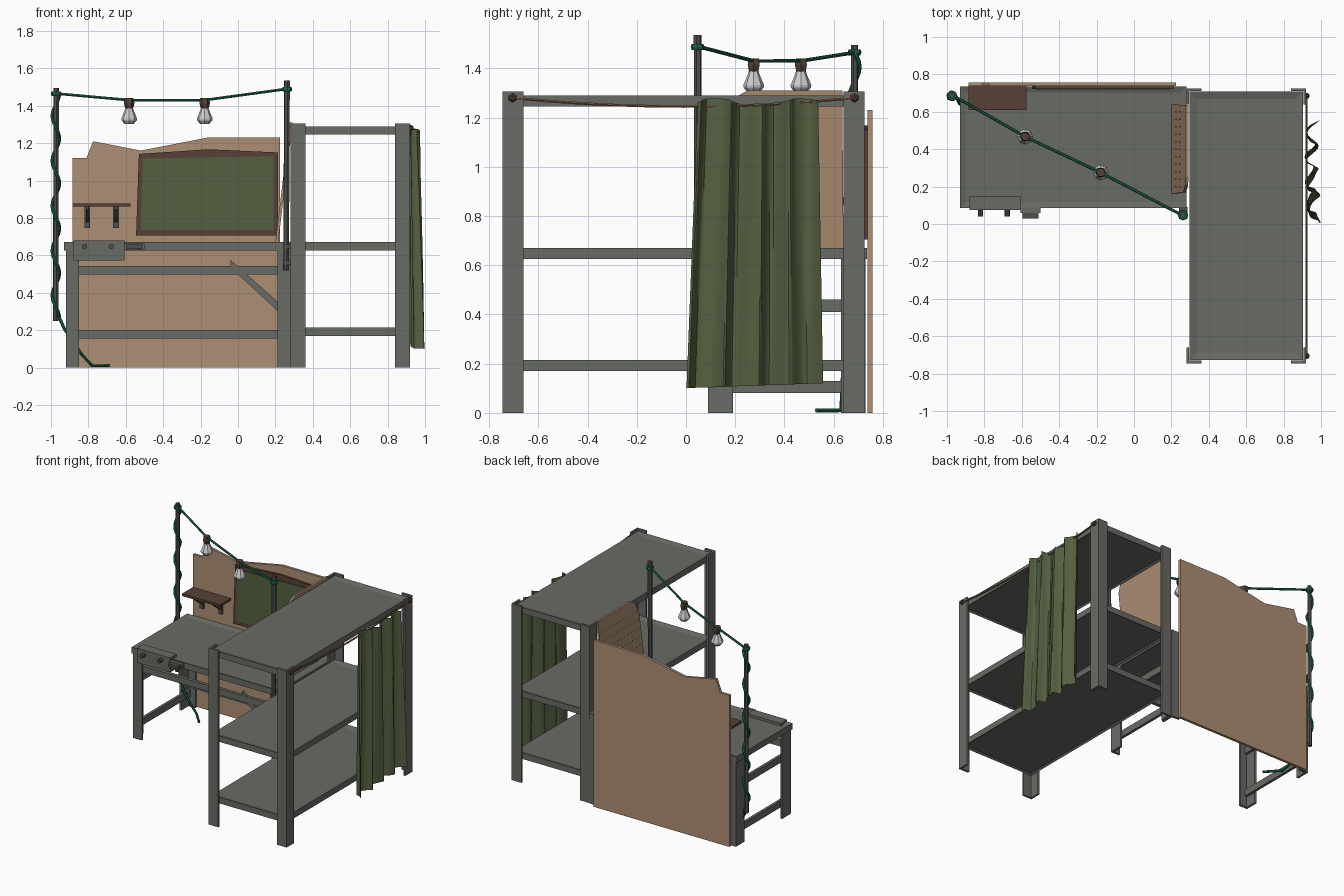
import bpy, bmesh, math
from mathutils import Vector

if "Cube" in bpy.data.objects:
    bpy.data.objects.remove(bpy.data.objects["Cube"])


def mat(name, r, g, b):
    m = bpy.data.materials.new(name)
    m.diffuse_color = (r, g, b, 1)
    m.use_nodes = True
    m.node_tree.nodes["Principled BSDF"].inputs["Base Color"].default_value = m.diffuse_color
    return m


GREY = mat("grey_metal", 0.14, 0.145, 0.13)
TAN = mat("tan_board", 0.42, 0.275, 0.175)
BROWN = mat("dark_brown_wood", 0.095, 0.053, 0.038)
OLIVE = mat("olive_green", 0.09, 0.118, 0.052)
DARK = mat("dark_metal", 0.075, 0.08, 0.075)
WIRE = mat("cable_green", 0.012, 0.13, 0.065)
GLASS = mat("pale_glass", 0.62, 0.62, 0.63)
COPPER = mat("copper_brown", 0.24, 0.12, 0.065)


def finish(name, bm, m):
    bmesh.ops.recalc_face_normals(bm, faces=bm.faces)
    me = bpy.data.meshes.new(name)
    bm.to_mesh(me)
    bm.free()
    me.materials.append(m)
    ob = bpy.data.objects.new(name, me)
    bpy.context.collection.objects.link(ob)
    return ob


def add_box(bm, x0, x1, y0, y1, z0, z1):
    vs = bmesh.ops.create_cube(bm, size=1)["verts"]
    for v in vs:
        v.co = ((x0, x1)[v.co.x > 0], (y0, y1)[v.co.y > 0], (z0, z1)[v.co.z > 0])


def box(name, m, *d):
    bm = bmesh.new()
    add_box(bm, *d)
    return finish(name, bm, m)


def prism(name, m, pts, vec):
    """Extrude a planar outline along a vector."""
    bm = bmesh.new()
    f = bm.faces.new([bm.verts.new(p) for p in pts])
    r = bmesh.ops.extrude_face_region(bm, geom=[f])
    vs = [g for g in r["geom"] if isinstance(g, bmesh.types.BMVert)]
    bmesh.ops.translate(bm, verts=vs, vec=vec)
    return finish(name, bm, m)


def angle_post(name, x, y, sx, sy, wx, wy, h, t=0.015):
    """Angle-iron post: outer corner at x, y, flanges running along sx, sy."""
    p = [(0, 0), (wx, 0), (wx, t), (t, t), (t, wy), (0, wy)]
    return prism(name, GREY, [(x + sx * a, y + sy * b, 0) for a, b in p], (0, 0, h))


def tray(name, x0, x1, y0, y1, z0, z1, rim):
    """Shelf with a raised rim and a recessed panel."""
    bm = bmesh.new()
    add_box(bm, x0, x1, y0, y1, z0, z1)
    bm.normal_update()
    for f in [f for f in bm.faces if abs(f.normal.z) > 0.9]:
        n = f.normal.copy()
        bmesh.ops.inset_region(bm, faces=[f], thickness=rim if n.z > 0 else 0.02)
        bmesh.ops.translate(bm, verts=f.verts, vec=-0.01 * n)
    return finish(name, bm, GREY)


def tube(name, m, pts, r, sides=6):
    bm = bmesh.new()
    pts = [Vector(p) for p in pts]
    rings = []
    for i, p in enumerate(pts):
        t = (pts[min(i + 1, len(pts) - 1)] - pts[max(i - 1, 0)]).normalized()
        a = t.cross(Vector((0.31, 0.95, 0.02)) if abs(t.z) > 0.7 else Vector((0, 0, 1))).normalized()
        b = t.cross(a)
        rings.append([bm.verts.new(p + r * (a * math.cos(k * math.tau / sides) + b * math.sin(k * math.tau / sides)))
                      for k in range(sides)])
    for p, q in zip(rings, rings[1:]):
        for k in range(sides):
            bm.faces.new((p[k], p[(k + 1) % sides], q[(k + 1) % sides], q[k]))
    bm.faces.new(rings[0])
    bm.faces.new(rings[-1])
    return finish(name, bm, m)


def lathe(name, m, x, y, prof, sides=8):
    bm = bmesh.new()
    rings = [[bm.verts.new((x + r * math.cos(k * math.tau / sides), y + r * math.sin(k * math.tau / sides), z))
              for k in range(sides)] for r, z in prof]
    for p, q in zip(rings, rings[1:]):
        for k in range(sides):
            bm.faces.new((p[k], p[(k + 1) % sides], q[(k + 1) % sides], q[k]))
    bm.faces.new(rings[0])
    bm.faces.new(rings[-1])
    return finish(name, bm, m)


def knot(name, m, p, r):
    bm = bmesh.new()
    bmesh.ops.create_icosphere(bm, subdivisions=1, radius=r)
    bmesh.ops.translate(bm, verts=bm.verts, vec=p)
    return finish(name, bm, m)


# Storage rack: four angle posts and three trays
for x, sx in ((0.28, 1), (0.92, -1)):
    for y, sy in ((-0.745, 1), (0.725, -1)):
        angle_post("rack_post", x, y, sx, sy, 0.08, 0.085, 1.305)
for z in (0.17, 0.625, 1.245):
    tray("rack_shelf", 0.297, 0.903, -0.728, 0.708, z, z + 0.045, 0.055)

# Workbench: top, angle legs, rails and diagonal brace
tray("bench_top", -0.93, 0.28, 0.085, 0.735, 0.625, 0.67, 0.045)
for x, sx in ((-0.92, 1), (0.28, -1)):
    for y, sy in ((0.09, 1), (0.73, -1)):
        angle_post("bench_leg", x, y, sx, sy, 0.07, 0.1, 0.63)
    for z in (0.08, 0.41):
        xs = sorted((x + sx * 0.015, x + sx * 0.035))
        box("bench_side_rail", GREY, *xs, 0.11, 0.71, z, z + 0.05)
box("bench_front_rail", GREY, -0.9, 0.265, 0.105, 0.13, 0.497, 0.543)
box("bench_back_rail", GREY, -0.9, 0.265, 0.69, 0.715, 0.155, 0.2)
prism("diagonal_brace", GREY, [(-0.04, 0.105, 0.575), (-0.04, 0.105, 0.535), (0.22, 0.105, 0.295),
                               (0.22, 0.105, 0.345)], (0, 0.02, 0))

# Control box and clamp on the bench front
box("bench_box", GREY, -0.88, -0.607, 0.075, 0.15, 0.573, 0.68)
for x in (-0.82, -0.678):
    tube("box_knob", DARK, [(x, 0.08, 0.647), (x, 0.04, 0.647)], 0.014, 8)
box("clamp_bar", GREY, -0.607, -0.5, 0.06, 0.09, 0.632, 0.662)
box("clamp_block", DARK, -0.595, -0.51, 0.03, 0.065, 0.635, 0.659)

# Back board with a broken top edge
outline = [(-0.885, 0), (0.225, 0), (0.225, 1.23), (-0.16, 1.23), (-0.52, 1.16), (-0.775, 1.21),
           (-0.81, 1.12), (-0.885, 1.12)]
prism("back_board", TAN, [(x, 0.737, z) for x, z in outline], (0, 0.02, 0))

# Chalkboard and frame
fo = [(-0.545, 0.705), (0.215, 0.705), (0.215, 1.15), (-0.16, 1.167), (-0.53, 1.142)]
prism("chalkboard_frame", BROWN, [(x, 0.722, z) for x, z in fo], (0, 0.016, 0))
ci = [(-0.52, 0.735), (0.19, 0.735), (0.19, 1.13), (-0.51, 1.118)]
prism("chalkboard", OLIVE, [(x, 0.717, z) for x, z in ci], (0, 0.008, 0))

# Small wall shelf and brackets
box("wall_shelf", BROWN, -0.885, -0.575, 0.61, 0.737, 0.86, 0.877)
for x in (-0.805, -0.652):
    box("bracket_plate", DARK, x - 0.015, x + 0.015, 0.722, 0.738, 0.745, 0.862)
    prism("bracket_arm", DARK, [(x - 0.008, 0.725, 0.775), (x - 0.008, 0.725, 0.86), (x - 0.008, 0.635, 0.86),
                                (x - 0.008, 0.635, 0.845)], (0.016, 0, 0))

# Leaning pegboard with holes on its left face
def lean(y, z, off=0.0):
    return (0.2 + (z - 0.67) * 0.12 + off, y, z)


side = [(0.16, 0.67), (0.64, 0.67), (0.635, 1.31), (0.25, 1.31), (0.205, 1.285), (0.17, 1.2)]
prism("pegboard", TAN, [lean(y, z) for y, z in side], (0.015, 0, 0))
bm = bmesh.new()
for j in range(9):
    for i in range(11):
        y, z = 0.2 + i * 0.04, 0.74 + j * 0.06
        bm.faces.new([bm.verts.new(lean(y + 0.006 * math.cos(a), z + 0.006 * math.sin(a), -0.002))
                      for a in [k * math.tau / 6 for k in range(6)]])
finish("peg_holes", bm, BROWN)

# Light poles
tube("left_pole", DARK, [(-0.975, 0.685, 0.25), (-0.972, 0.685, 1.495)], 0.015, 6)
tube("right_pole", DARK, [(0.257, 0.05, 0.52), (0.262, 0.047, 1.535)], 0.016, 6)
for z in (0.56, 0.645):
    box("pole_clamp", DARK, 0.24, 0.285, 0.03, 0.092, z - 0.012, z + 0.012)

# Hanging cable, cable wound down the left pole and its loose end
bulbs = [(-0.582, 0.467), (-0.178, 0.275)]
tube("light_cable", WIRE, [(-0.973, 0.69, 1.465)] + [(x, y, 1.43) for x, y in bulbs] + [(0.262, 0.045, 1.49)], 0.008)
spiral = []
for i in range(61):
    a = i / 60 * math.tau * 5
    spiral.append((-0.974 + 0.02 * math.cos(a), 0.685 + 0.02 * math.sin(a), 1.465 - i / 60 * 1.2))
loose = [(-0.93, 0.64, 0.21), (-0.84, 0.635, 0.075), (-0.78, 0.63, 0.01), (-0.69, 0.53, 0.01)]
tube("wound_cable", WIRE, spiral + loose, 0.009)
for p in ((-0.973, 0.685, 1.465), (0.262, 0.047, 1.487)):
    lathe("cable_knot", WIRE, p[0], p[1], [(0.024, p[2] - 0.012), (0.028, p[2]), (0.024, p[2] + 0.012)])

# Bulbs
for x, y in bulbs:
    lathe("bulb_socket", BROWN, x, y, [(0.02, 1.385), (0.024, 1.395), (0.028, 1.415), (0.024, 1.44)], 6)
    lathe("bulb_glass", GLASS, x, y, [(0.024, 1.302), (0.041, 1.322), (0.042, 1.332), (0.024, 1.375), (0.019, 1.392)])

# Sagging curtain line with end knobs
sag = [(0.922, -0.705 + 1.39 * t / 10, 1.28 - 0.035 * (1 - (t / 5 - 1) ** 2)) for t in range(11)]
tube("curtain_line", COPPER, sag, 0.006)
for y in (-0.705, 0.685):
    knot("line_knob", BROWN, (0.922, y, 1.28), 0.019)

# Pleated curtain
bm = bmesh.new()
N, R = 48, 10
grid = []
for j in range(R + 1):
    t = j / R
    row = []
    for i in range(N + 1):
        u = i / N
        y = (0.035 - 0.045 * t) + u * (0.49 + 0.065 * t)
        w = math.sin(u * math.tau * 4 + 0.6 + 0.5 * t) + 0.3 * math.sin(u * math.tau * 7 + 1.5 * t)
        x = 0.942 + 0.018 * t + (0.024 + 0.006 * t) * w
        z = 1.262 + 0.016 * math.sin(u * 9) - t * (1.162 - 0.02 * u + 0.016 * math.sin(u * 9))
        row.append(bm.verts.new((max(x, 0.908), y + 0.012 * math.cos(u * math.tau * 4), z)))
    grid.append(row)
for a, b in zip(grid, grid[1:]):
    for i in range(N):
        bm.faces.new((a[i], a[i + 1], b[i + 1], b[i]))
cur = finish("curtain", bm, OLIVE)
bpy.context.view_layer.objects.active = cur
cur.select_set(True)
bpy.ops.object.shade_smooth_by_angle(angle=math.radians(35))
